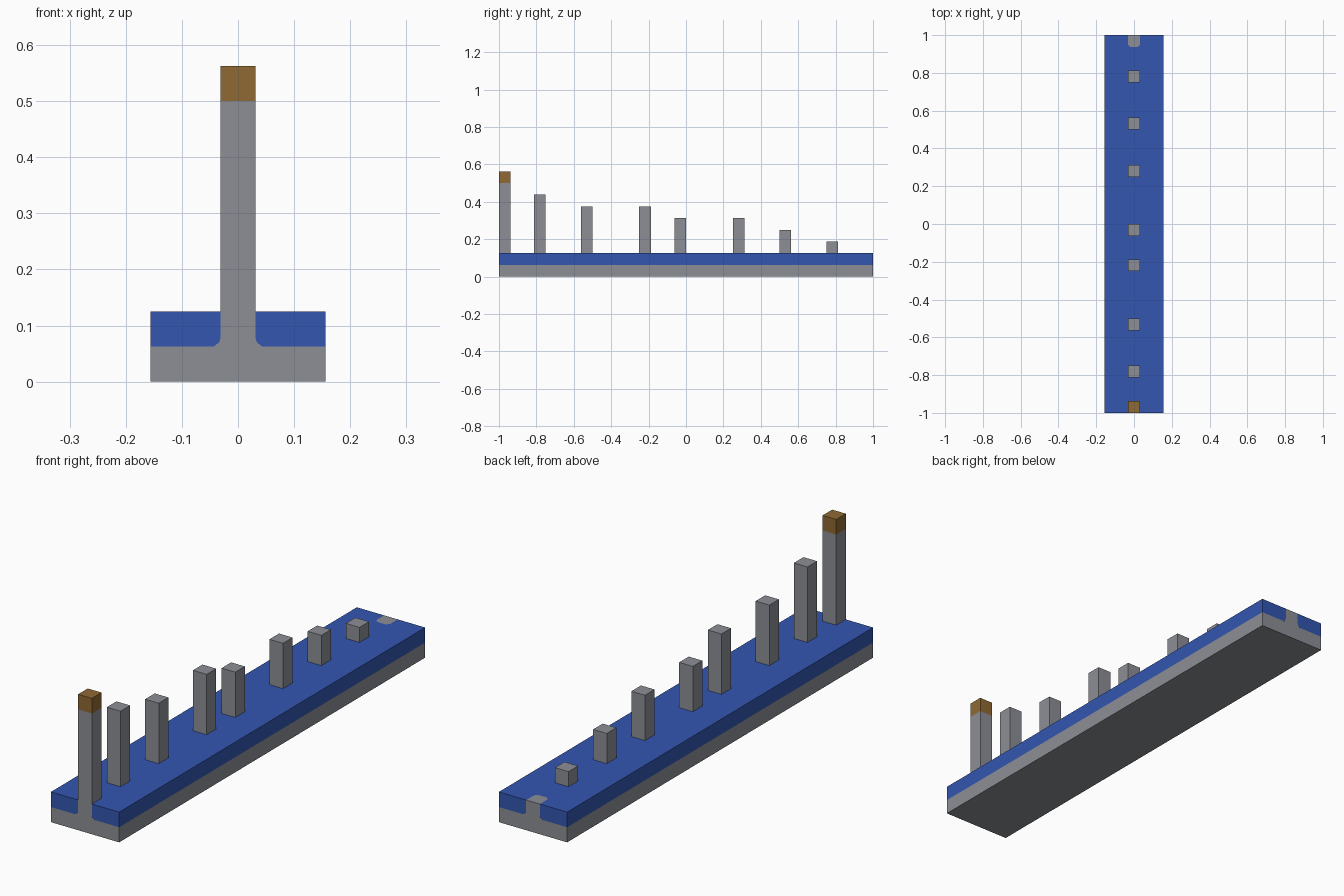
import bpy
import bmesh

cube = bpy.data.objects.get("Cube")
if cube:
    bpy.data.objects.remove(cube, do_unlink=True)

U = 1 / 16           # grid module: post width and layer thickness
H = U / 2            # half a post
W = 2.5 * U          # half the base width
C = 0.012            # corner cut on the flush end stub


def material(name, rgb):
    m = bpy.data.materials.new(name)
    m.use_nodes = True
    color = (*rgb, 1)
    m.diffuse_color = color
    m.node_tree.nodes["Principled BSDF"].inputs["Base Color"].default_value = color
    return m


grey = material("stone grey", (0.262, 0.275, 0.305))
blue = material("deck blue", (0.033, 0.093, 0.434))
gold = material("cap bronze", (0.275, 0.144, 0.034))


def prism(name, outline, low, high, mat, place=lambda a, b, h: (a, b, h)):
    """Extrude a flat outline between two levels."""
    bm = bmesh.new()
    face = bm.faces.new([bm.verts.new(place(a, b, low)) for a, b in outline])
    bm.normal_update()
    top = bmesh.ops.extrude_face_region(bm, geom=[face], use_keep_orig=True)["geom"]
    offset = [p - q for p, q in zip(place(0, 0, high), place(0, 0, low))]
    bmesh.ops.translate(bm, vec=offset,
                        verts=[v for v in top if isinstance(v, bmesh.types.BMVert)])
    bmesh.ops.recalc_face_normals(bm, faces=bm.faces)
    mesh = bpy.data.meshes.new(name)
    bm.to_mesh(mesh)
    bm.free()
    mesh.materials.append(mat)
    obj = bpy.data.objects.new(name, mesh)
    bpy.context.collection.objects.link(obj)
    return obj


def rect(half_x, y0, y1):
    return [(-half_x, y0), (half_x, y0), (half_x, y1), (-half_x, y1)]


# Base slab, and a deck notched at both ends for the end posts
front_notch = [(-H, -1), (-H, U - 1), (H, U - 1), (H, -1)]
stub = [(H, 1), (H, 1 - U + C), (H - C, 1 - U), (C - H, 1 - U), (-H, 1 - U + C), (-H, 1)]
deck = [(-W, -1)] + front_notch + [(W, -1), (W, 1)] + stub + [(-W, 1)]
prism("base_slab", rect(W, -1, 1), 0, U, grey)
prism("deck", deck, U, 2 * U, blue)
prism("flush_end_stub", stub, U, 2 * U, grey)

# Tall front post with its cap
prism("front_post", rect(H, -1, U - 1), U, 8 * U, grey)
prism("front_post_cap", rect(H, -1, U - 1), 8 * U, 9 * U, gold)

# Row of posts stepping down to the back: (module along y, top in modules)
row = [(3, 7), (7, 6), (12, 6), (15, 5), (20, 5), (24, 4), (28, 3)]
for number, (step, top) in enumerate(row, 1):
    y = step * U - 1
    prism(f"row_post_{number}", rect(H, y, y + U), 1.5 * U, top * U, grey)

# Small flared feet where the end posts meet the slab
for end, sign in (("front", -1), ("back", 1)):
    for side, s in (("left", 1), ("right", -1)):
        foot = [(s * H, U), (s * (H + 0.012), U), (s * (H + 0.007), U + 0.004),
                (s * (H + 0.002), U + 0.008), (s * H, U + 0.016)]
        prism(f"{end}_foot_{side}", foot, 0.996, 1.0005, grey,
              lambda a, b, h, k=sign: (a, k * h, b))
